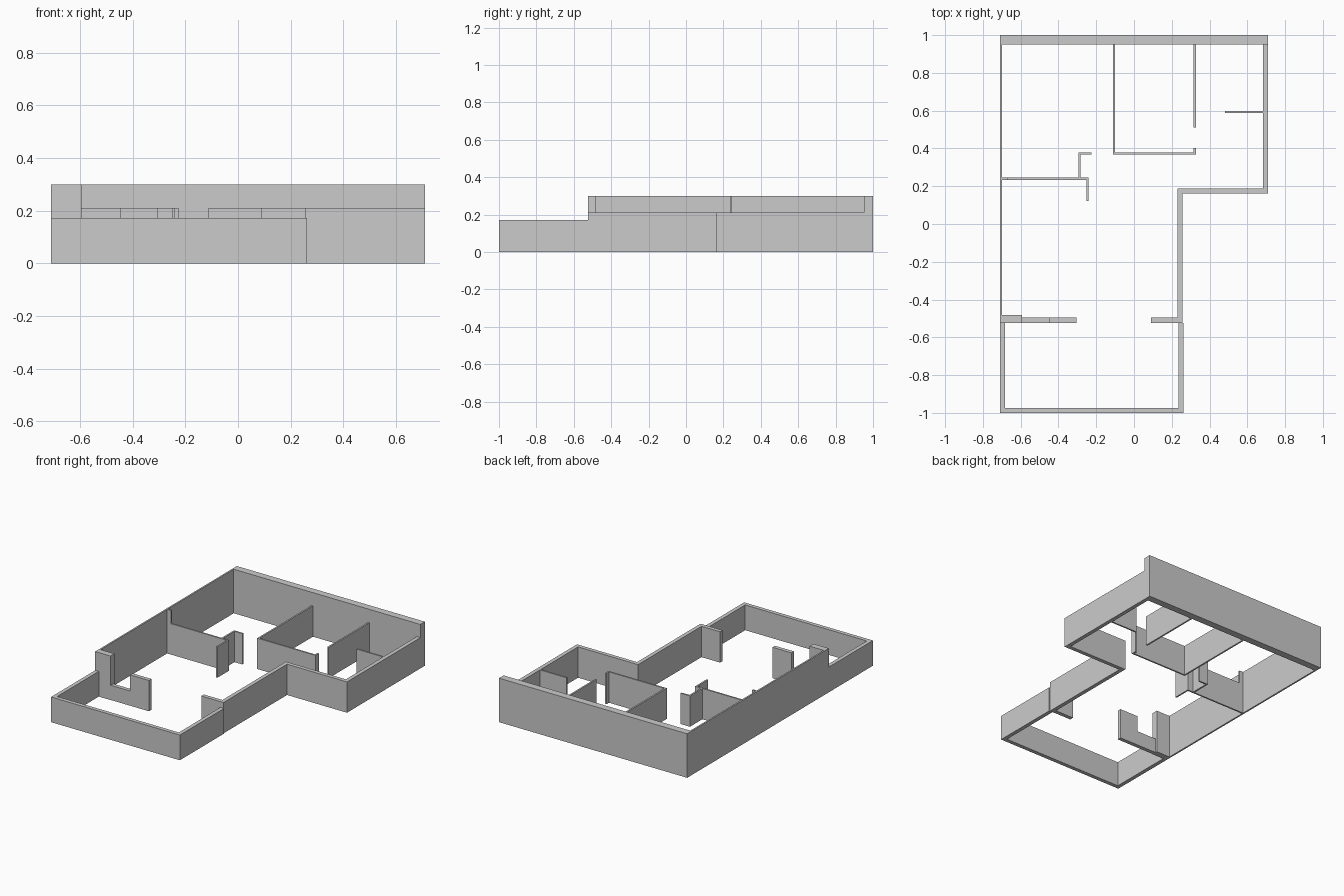
import bpy
import bmesh
from mathutils import Vector

if "Cube" in bpy.data.objects:
    bpy.data.objects.remove(bpy.data.objects["Cube"])

HIGH, MID, LOW, SILL = 0.30, 0.21, 0.172, 0.10
OUTER, INNER = 0.027, 0.011


def wall(name, path, thick, height):
    """Extruded wall along a path; thickness goes to the left, corners mitred."""
    pts = [Vector(p) for p in path]
    normals = []
    for a, b in zip(pts, pts[1:]):
        d = (b - a).normalized()
        normals.append(Vector((-d.y, d.x)))
    inner = []
    for i, p in enumerate(pts):
        n0, n1 = normals[max(i - 1, 0)], normals[min(i, len(normals) - 1)]
        inner.append(p + (n0 + n1) * thick / (1 + n0.dot(n1)))
    bm = bmesh.new()
    rows = [[bm.verts.new((p.x, p.y, z)) for p in line]
            for line, z in ((pts, 0), (inner, 0), (inner, height), (pts, height))]
    for i in range(len(pts) - 1):
        for k in range(4):
            r, s = rows[k], rows[(k + 1) % 4]
            bm.faces.new((r[i], r[i + 1], s[i + 1], s[i]))
    for end in (0, -1):
        bm.faces.new([r[end] for r in rows])
    bmesh.ops.recalc_face_normals(bm, faces=bm.faces)
    mesh = bpy.data.meshes.new(name)
    bm.to_mesh(mesh)
    bm.free()
    obj = bpy.data.objects.new(name, mesh)
    bpy.context.collection.objects.link(obj)
    return obj


# Tall back and left walls
wall("back_wall", [(-0.709, 0.951), (0.709, 0.951)], 0.049, HIGH)
wall("left_wall", [(-0.709, 0.951), (-0.709, -0.525)], 0.011, HIGH)

# Stepped right-hand wall, with a return beside the terrace opening
wall("right_wall", [(0.09, -0.523), (0.257, -0.523), (0.257, 0.161),
                    (0.709, 0.161), (0.709, 0.951)], OUTER, MID)

# Low terrace wall
wall("terrace_wall", [(-0.709, -0.525), (-0.709, -1), (0.262, -1),
                      (0.262, -0.525)], OUTER, LOW)

# Terrace side: tall pier, window sill and panel
wall("corner_pier", [(-0.698, -0.525), (-0.594, -0.525)], 0.042, HIGH)
wall("window_sill", [(-0.594, -0.523), (-0.447, -0.523)], OUTER, SILL)
wall("window_panel", [(-0.447, -0.523), (-0.305, -0.523)], OUTER, MID)

# Central room and its door gap
wall("room_wall", [(-0.112, 0.951), (-0.112, 0.367), (0.327, 0.367),
                   (0.327, 0.403)], INNER, MID)
wall("room_side_wall", [(0.327, 0.51), (0.327, 0.951)], INNER, MID)

# Short partition on the right
wall("right_partition", [(0.482, 0.588), (0.682, 0.588)], INNER, MID)

# Left room partition, hall corner and tall end stub
wall("left_partition", [(-0.24, 0.122), (-0.24, 0.245), (-0.67, 0.245)], INNER, MID)
wall("partition_stub", [(-0.67, 0.245), (-0.698, 0.245)], INNER, HIGH)
wall("hall_corner", [(-0.225, 0.379), (-0.295, 0.379), (-0.295, 0.245)], INNER, MID)
